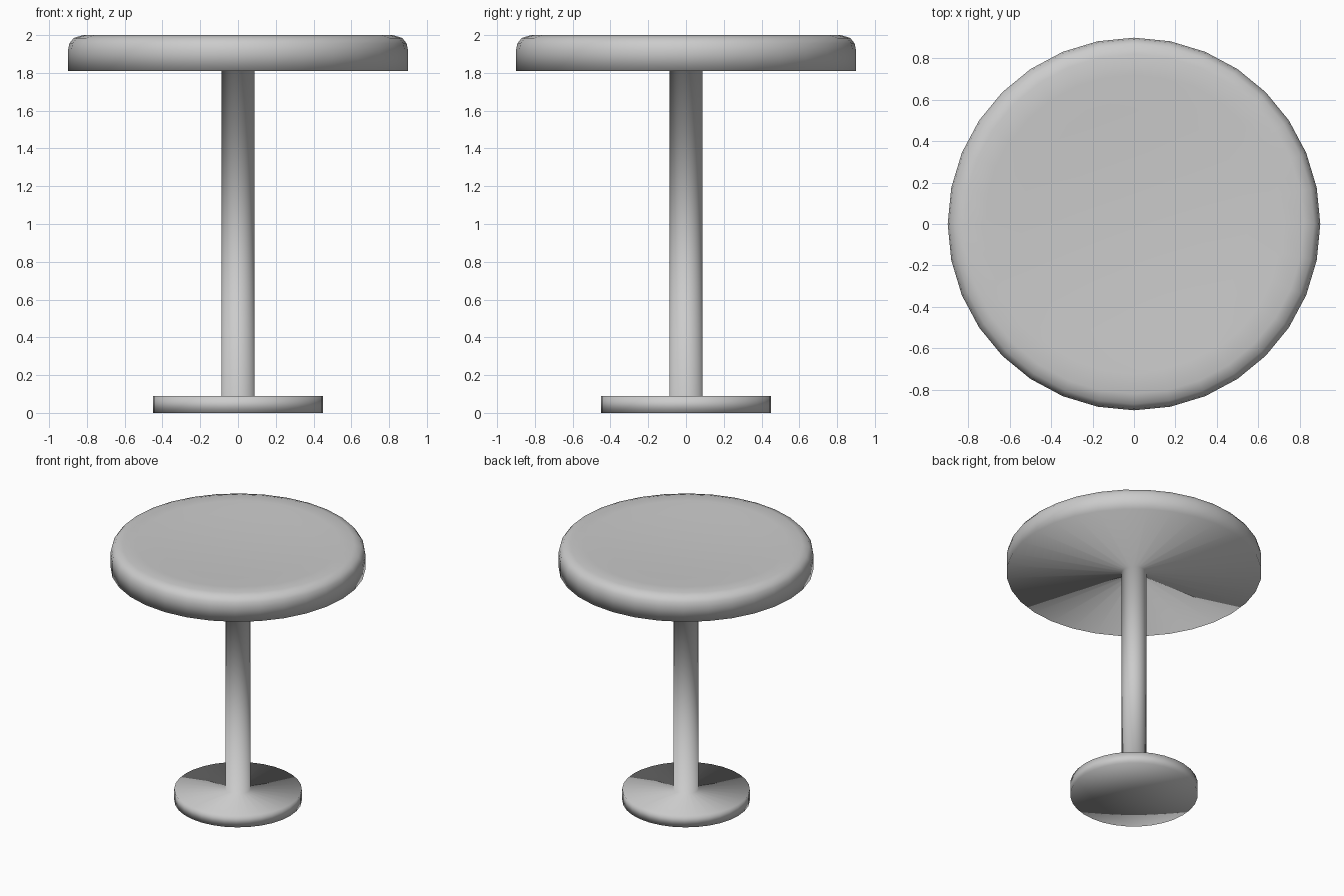
import bpy, bmesh, math

if "Cube" in bpy.data.objects:
    bpy.data.objects.remove(bpy.data.objects["Cube"])

SIDES = 32


def lathe(name, profile):
    """Revolve (radius, z) points, listed bottom to top, around the z axis."""
    bm = bmesh.new()
    rings = []
    for r, z in profile:
        if r == 0:
            rings.append([bm.verts.new((0, 0, z))] * SIDES)
        else:
            rings.append([bm.verts.new((r * math.cos(i * math.tau / SIDES),
                                        r * math.sin(i * math.tau / SIDES), z))
                          for i in range(SIDES)])
    for low, high in zip(rings, rings[1:]):
        for i in range(SIDES):
            j = (i + 1) % SIDES
            corners = [low[i], low[j], high[j], high[i]]
            bm.faces.new(list(dict.fromkeys(corners)))
    bmesh.ops.recalc_face_normals(bm, faces=bm.faces)
    for face in bm.faces:
        face.smooth = True
    mesh = bpy.data.meshes.new(name)
    bm.to_mesh(mesh)
    bm.free()
    obj = bpy.data.objects.new(name, mesh)
    bpy.context.collection.objects.link(obj)
    return obj


# One continuous turned form: base disc, stem, rounded and slightly dished seat
lathe("pedestal_stool", [
    (0, 0), (0.45, 0), (0.45, 0.09), (0.087, 0.09),
    (0.087, 1.81), (0.9, 1.81), (0.9, 1.92), (0.893, 1.955),
    (0.87, 1.985), (0.82, 2.0), (0.72, 1.998), (0.55, 1.99),
    (0.35, 1.982), (0.15, 1.978), (0, 1.977),
])
